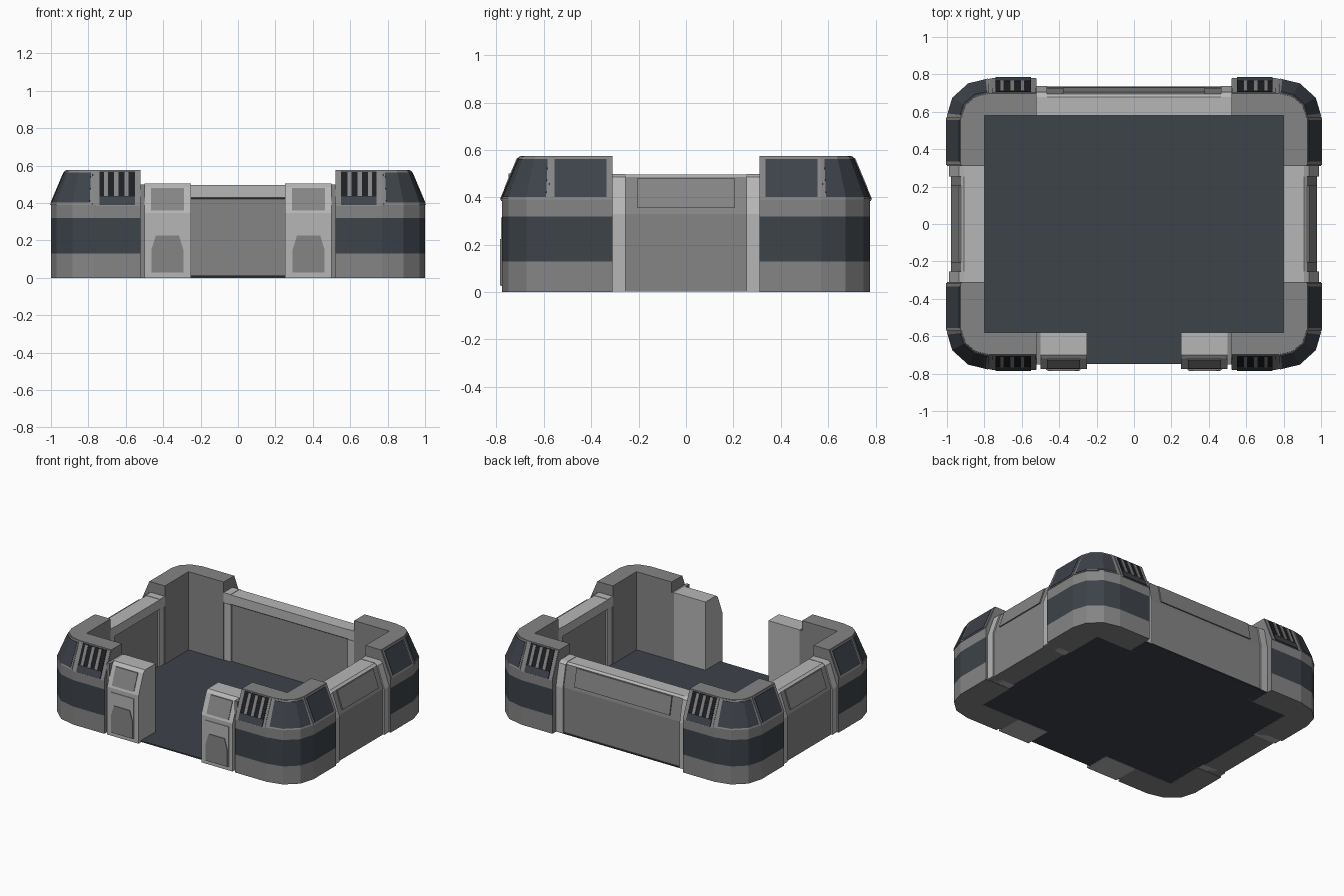
import bpy, bmesh, math

if "Cube" in bpy.data.objects:
    bpy.data.objects.remove(bpy.data.objects["Cube"])


def material(name, rgb):
    m = bpy.data.materials.new(name)
    m.diffuse_color = (*rgb, 1)
    m.use_nodes = True
    m.node_tree.nodes["Principled BSDF"].inputs["Base Color"].default_value = m.diffuse_color
    return m


MID = material("mid grey", (0.235, 0.235, 0.238))
LIGHT = material("light grey", (0.47, 0.47, 0.47))
SLATE = material("dark slate", (0.047, 0.056, 0.068))
BLACK = material("vent black", (0.012, 0.014, 0.017))


def loft(name, rings, mats, rule=None):
    """Solid through closed loops of 3D points, capped at both ends."""
    bm = bmesh.new()
    vs = [[bm.verts.new(p) for p in r] for r in rings]
    n = len(vs[0])
    for a, b in zip(vs, vs[1:]):
        for i in range(n):
            j = (i + 1) % n
            bm.faces.new((a[i], a[j], b[j], b[i]))
    bm.faces.new(vs[0])
    bm.faces.new(vs[-1])
    bmesh.ops.recalc_face_normals(bm, faces=bm.faces)
    if rule:
        for f in bm.faces:
            f.material_index = rule(f.calc_center_median(), f.normal)
    me = bpy.data.meshes.new(name)
    bm.to_mesh(me)
    bm.free()
    for m in mats:
        me.materials.append(m)
    ob = bpy.data.objects.new(name, me)
    bpy.context.collection.objects.link(ob)
    return ob


def box(name, x0, x1, y0, y1, z0, z1, mat):
    loop = [(x0, y0), (x1, y0), (x1, y1), (x0, y1)]
    return loft(name, [[(x, y, z) for x, y in loop] for z in (z0, z1)], [mat])


# ---- corner towers: outline inset by d, sloping inward above z = 0.39
X, Y, CX, CY = 1.0, 0.777, 0.77, 0.57


def slope(z):
    return max(0, (z - 0.39) * 0.078 / 0.185)


def arc(d):
    return [(CX + (X - CX - d) * math.cos(math.radians(a)),
             CY + (Y - CY - d) * math.sin(math.radians(a))) for a in (0, 30, 60, 90)]


def corner_window(trim):
    def path(d):
        p = arc(d)
        mix = lambda a, b: (a[0] + (b[0] - a[0]) * trim, a[1] + (b[1] - a[1]) * trim)
        return [mix(p[0], p[1]), p[1], p[2], mix(p[3], p[2])]
    return path


def side_path(y0, y1):
    return lambda d: [(X - d, y0), (X - d, y1)]


def front_path(x0, x1):
    return lambda d: [(x1, Y - d), (x0, Y - d)]


def band_rule(c, n):
    outer = abs(c.x) > 0.91 or abs(c.y) > 0.7
    return 1 if outer and 0.13 < c.z < 0.32 and abs(n.z) < 0.5 else 0


def tower(sx, sy, tag):
    def strip(name, path, z0, z1, off, mat):
        rings = []
        for z in (z0, z1):
            d = slope(z)
            loop = path(d - off) + path(d + 0.012)[::-1]
            rings.append([(sx * x, sy * y, z) for x, y in loop])
        loft(f"{tag}_{name}", rings, [mat])

    rings = []
    for z in (0, 0.13, 0.32, 0.39, 0.575):
        d = slope(z)
        loop = [(X - d, 0.31)] + arc(d) + [(0.52, Y - d), (0.52, 0.58), (0.8, 0.58), (0.8, 0.31)]
        rings.append([(sx * x, sy * y, z) for x, y in loop])
    loft(f"{tag}_tower", rings, [MID, SLATE], band_rule)
    # windows with raised frames
    strip("corner_window_frame", corner_window(0.08), 0.392, 0.572, 0.004, MID)
    strip("corner_window", corner_window(0.2), 0.402, 0.562, 0.007, SLATE)
    strip("side_window_frame", side_path(0.315, 0.57), 0.39, 0.572, 0.004, MID)
    strip("side_window", side_path(0.335, 0.555), 0.402, 0.562, 0.007, SLATE)
    # slotted vent
    strip("vent_frame", front_path(0.523, 0.76), 0.385, 0.572, 0.004, MID)
    strip("vent_plate", front_path(0.55, 0.74), 0.395, 0.568, 0.007, BLACK)
    strip("vent_sill", front_path(0.55, 0.74), 0.39, 0.435, 0.009, SLATE)
    for i in range(3):
        x = 0.585 + i * 0.055
        strip(f"vent_bar_{i + 1}", front_path(x, x + 0.022), 0.437, 0.566, 0.011, MID)


for sx, side in ((-1, "left"), (1, "right")):
    for sy, end in ((-1, "front"), (1, "back")):
        tower(sx, sy, f"{end}_{side}")


# ---- low walls: profile (outward distance, height) swept along the wall
def sweep(name, prof, t0, t1, place, mats, rule=None):
    return loft(name, [[place(d, t, z) for d, z in prof] for t in (t0, t1)], mats, rule)


def wall_profile(inn, out, top, e=0.0):
    return [(inn + 0.015 - e, 0.002), (out + e, 0.002), (out + e, 0.33), (top + e, 0.485),
            (top - 0.015, 0.497 + e / 4), (inn, 0.497 + e / 4), (inn, 0.43), (inn + 0.015 - e, 0.42)]


def slope_plate(out, top, z0, z1, off):
    d = lambda z: out + (top - out) * (z - 0.33) / 0.155
    return [(d(z0) - 0.01, z0), (d(z0) + off, z0), (d(z1) + off, z1), (d(z1) - 0.01, z1)]


def cap_rule(inn):
    # light coping on the top and the inner lip, grey below
    return lambda c, n: 1 if n.z > 0.6 or (c.z > 0.425 and abs(n.z) < 0.1 and c.z < 0.48) else 0


def wall(tag, inn, out, top, half, panel, place):
    sweep(f"{tag}_wall", wall_profile(inn, out, top), -half, half, place, [MID, LIGHT], cap_rule(inn))
    for s, n in ((-1, "a"), (1, "b")):
        sweep(f"{tag}_wall_post_{n}", wall_profile(inn, out, top, 0.01),
              s * (half - 0.055), s * half, place, [LIGHT])
    sweep(f"{tag}_wall_panel", slope_plate(out, top, 0.355, 0.482, 0.009),
          -panel, panel, place, [MID])


for s, side in ((-1, "left"), (1, "right")):
    wall(side, 0.8, 0.978, 0.925, 0.31, 0.205, lambda d, t, z, s=s: (s * d, t, z))
wall("back", 0.58, 0.727, 0.695, 0.52, 0.38, lambda d, t, z: (t, d, z))

# ---- gate pillars either side of the front opening
for s, side in ((-1, "left"), (1, "right")):
    place = lambda d, t, z, s=s: (s * t, -d, z)
    prof = [(0.58, 0), (0.775, 0), (0.775, 0.345), (0.72, 0.485), (0.7, 0.503), (0.58, 0.503)]
    sweep(f"{side}_gate_pillar", prof, 0.25, 0.5, place, [LIGHT])
    sweep(f"{side}_gate_upper_panel", slope_plate(0.778, 0.72, 0.36, 0.48, 0.006),
          0.29, 0.465, place, [MID])
    sweep(f"{side}_gate_lower_panel", [(0.77, 0.025), (0.78, 0.025), (0.78, 0.315), (0.77, 0.315)],
          0.285, 0.47, place, [LIGHT])
    shape = [(0.292, 0.028), (0.463, 0.028), (0.463, 0.15), (0.44, 0.225), (0.315, 0.225), (0.292, 0.15)]
    loft(f"{side}_gate_step_plate",
         [[(s * x, -y, z) for x, z in shape] for y in (0.775, 0.785)], [MID])
    a, b = sorted((s * 0.498, s * 0.522))
    box(f"{side}_gate_joint", a, b, -0.75, -0.58, 0, 0.5, MID)

# ---- floor: main plate, front threshold and back strip
box("floor", -0.82, 0.82, -0.6, 0.6, 0.003, 0.012, SLATE)
box("threshold", -0.26, 0.26, -0.748, -0.59, 0.003, 0.012, SLATE)
box("back_floor_strip", -0.52, 0.52, 0.59, 0.735, 0.0, 0.008, SLATE)
